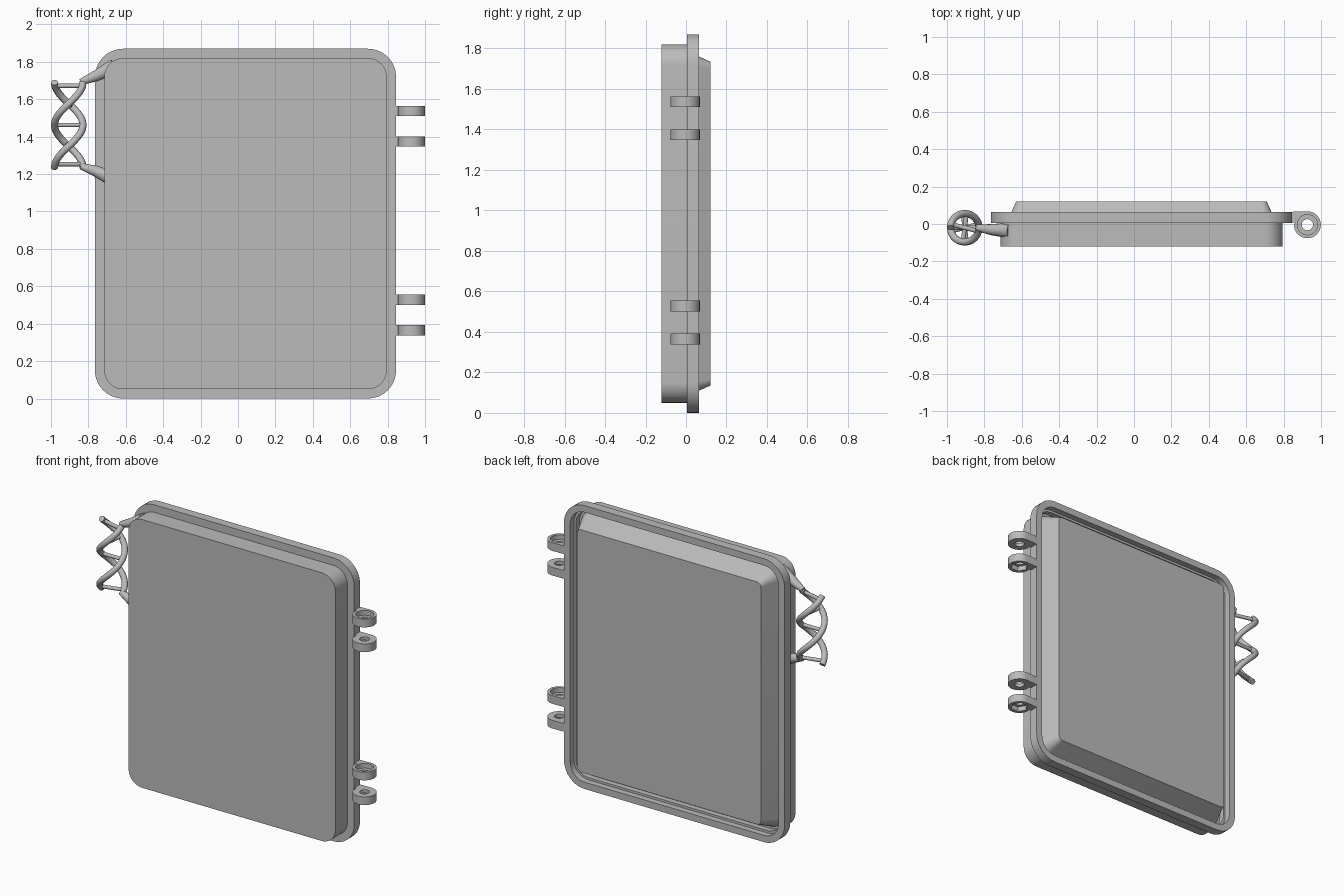
import bpy, bmesh
from math import pi, sin, cos, radians
from mathutils import Vector

if "Cube" in bpy.data.objects:
    bpy.data.objects.remove(bpy.data.objects["Cube"])

grey = bpy.data.materials.new("plain grey")
grey.use_nodes = True
grey.diffuse_color = (0.5, 0.5, 0.5, 1)
grey.node_tree.nodes["Principled BSDF"].inputs["Base Color"].default_value = (0.5, 0.5, 0.5, 1)


def finish(name, bm):
    bmesh.ops.recalc_face_normals(bm, faces=bm.faces)
    mesh = bpy.data.meshes.new(name)
    bm.to_mesh(mesh)
    bm.free()
    mesh.materials.append(grey)
    ob = bpy.data.objects.new(name, mesh)
    bpy.context.collection.objects.link(ob)
    return ob


def smooth(ob):
    bpy.ops.object.select_all(action="DESELECT")
    ob.select_set(True)
    bpy.context.view_layer.objects.active = ob
    bpy.ops.object.shade_smooth_by_angle(angle=radians(30))


def loft(name, loops):
    """Skin a stack of equal-length point loops and cap both ends."""
    bm = bmesh.new()
    rings = [[bm.verts.new(p) for p in loop] for loop in loops]
    n = len(rings[0])
    for a, b in zip(rings, rings[1:]):
        for i in range(n):
            j = (i + 1) % n
            bm.faces.new((a[i], a[j], b[j], b[i]))
    bm.faces.new(rings[0])
    bm.faces.new(rings[-1])
    return finish(name, bm)


def rounded_loop(inset, y, steps=10):
    """Rounded rectangle around the panel, drawn in by the inset."""
    hx, hz = 0.805 - inset, 0.935 - inset
    r = max(0.15 - inset, 0.03)
    pts = []
    for k, (sx, sz) in enumerate(((1, 1), (-1, 1), (-1, -1), (1, -1))):
        for i in range(steps + 1):
            a = pi / 2 * (k + i / steps)
            pts.append((0.04 + sx * (hx - r) + r * cos(a), y,
                        0.935 + sz * (hz - r) + r * sin(a)))
    return pts


def tube(name, points, r0, r1=None, sides=14):
    """Round rod along a path, optionally tapering."""
    pts = [Vector(p) for p in points]
    r1 = r0 if r1 is None else r1
    loops = []
    for i, p in enumerate(pts):
        t = (pts[min(i + 1, len(pts) - 1)] - pts[max(i - 1, 0)]).normalized()
        ref = Vector((0, 0, 1)) if abs(t.z) < 0.95 else Vector((0, 1, 0))
        u = t.cross(ref).normalized()
        v = t.cross(u)
        r = r0 + (r1 - r0) * i / (len(pts) - 1)
        loops.append([p + r * (cos(2 * pi * k / sides) * u + sin(2 * pi * k / sides) * v)
                      for k in range(sides)])
    ob = loft(name, loops)
    smooth(ob)
    return ob


# Panel: front body, flange, seal groove and tapered rear block in one skin
section = ((0.05, -0.12), (0.05, 0.005), (0, 0.005), (0, 0.065), (0.045, 0.065),
           (0.045, 0.025), (0.06, 0.025), (0.06, -0.01), (0.076, -0.01), (0.135, 0.12))
smooth(loft("door_panel", [rounded_loop(o, y) for o, y in section]))

# Hinge lugs: round eye with a tab into the flange
EYE_X, EYE_Y, EYE_R = 0.927, -0.005 + 0.001, 0.072


def prism(name, outline, z0, z1):
    return loft(name, [[(x, y, z) for x, y in outline] for z in (z0, z1)])


def circle(r, sides):
    return [(EYE_X + r * cos(2 * pi * i / sides), EYE_Y + r * sin(2 * pi * i / sides))
            for i in range(sides)]


def cut(ob, cutter):
    mod = ob.modifiers.new("cut", "BOOLEAN")
    mod.operation, mod.solver, mod.object = "DIFFERENCE", "EXACT", cutter
    bpy.ops.object.select_all(action="DESELECT")
    bpy.context.view_layer.objects.active = ob
    ob.select_set(True)
    bpy.ops.object.modifier_apply(modifier=mod.name)
    bpy.data.objects.remove(cutter)


def lug(name, z0, recess_sides, recess_up):
    z1 = z0 + 0.054
    arc = [(EYE_X + EYE_R * cos(a), EYE_Y + EYE_R * sin(a))
           for a in (radians(90 - 11.25 * i) for i in range(25))]
    ob = prism(name, [(0.835, 0.065), *arc, (0.862, 0.008), (0.835, 0.008)], z0, z1)
    cut(ob, prism("bolt_hole", circle(0.03, 24), z0 - 0.1, z1 + 0.1))
    low, high = (z0 + 0.022, z1 + 0.1) if recess_up else (z0 - 0.1, z1 - 0.022)
    cut(ob, prism("recess", circle(0.054, recess_sides), low, high))
    smooth(ob)


for label, base in (("upper", 1.347), ("lower", 0.338)):
    lug(label + "_hinge_nut_lug", base, 6, False)
    lug(label + "_hinge_head_lug", base + 0.163, 32, True)

# Twisted handle: two strands making one full turn
HX, HY, HR, Z0, Z1 = -0.905, -0.02, 0.076, 1.235, 1.69


def strand_point(t, phase):
    a = 2 * pi * t + phase
    return (HX + HR * cos(a), HY + HR * sin(a), Z0 + (Z1 - Z0) * t)


for name, phase in (("outer_strand", pi), ("inner_strand", 0)):
    tube(name, [strand_point(i / 48, phase) for i in range(49)], 0.019)
for i in range(5):
    t = 0.04 + 0.92 * i / 4
    tube("handle_rung", [strand_point(t, 0), strand_point(t, pi)], 0.012)

# Flared struts joining the handle to the panel
tube("upper_strut", [(-0.84, -0.02, 1.692), (-0.765, -0.03, 1.722), (-0.66, -0.035, 1.775)], 0.017, 0.042)
tube("lower_strut", [(-0.84, -0.02, 1.242), (-0.765, -0.03, 1.218), (-0.66, -0.035, 1.17)], 0.017, 0.042)
